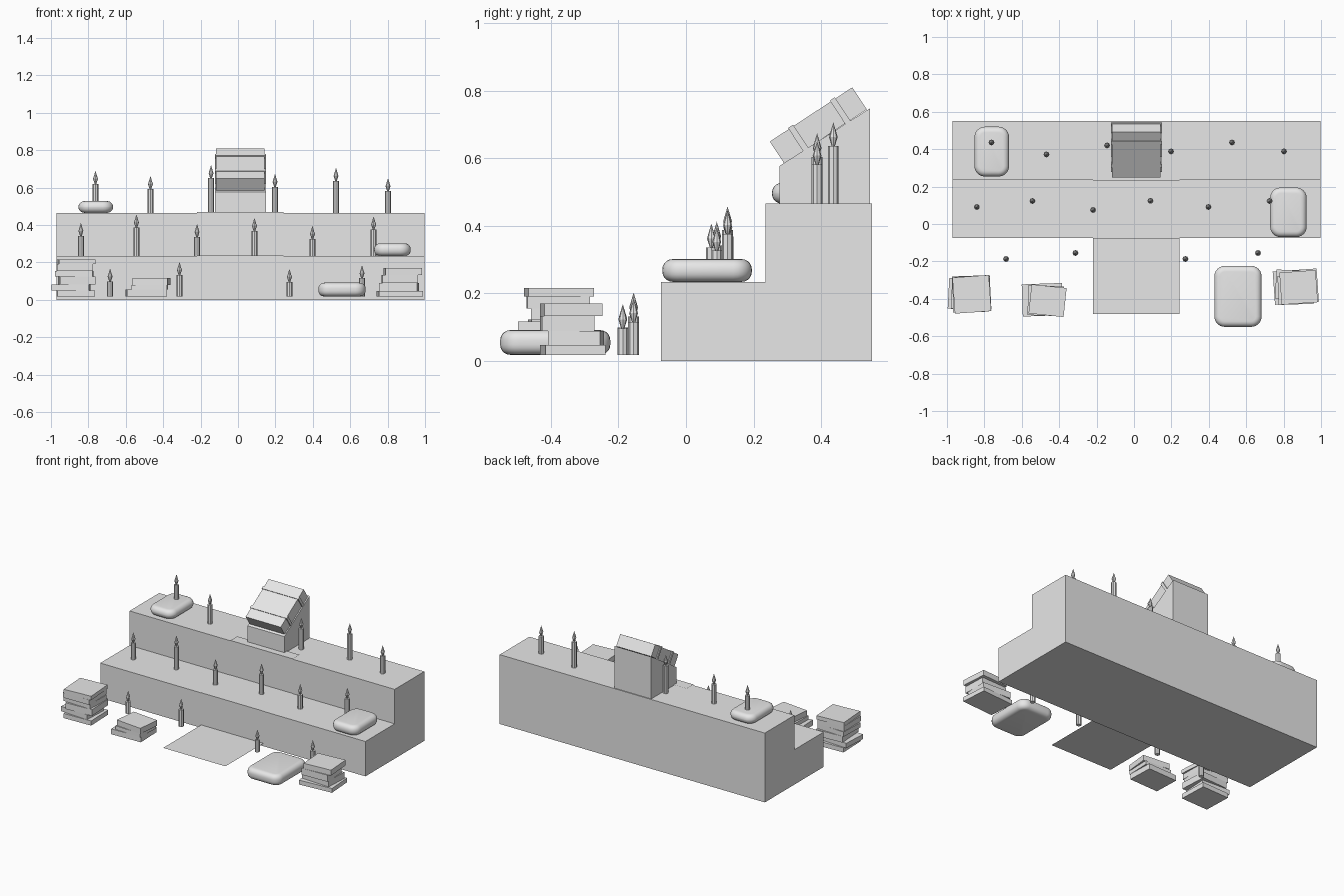
import bpy, bmesh, math
from mathutils import Matrix, Vector

if "Cube" in bpy.data.objects:
    bpy.data.objects.remove(bpy.data.objects["Cube"])

grey = bpy.data.materials.new("plain_grey")
grey.diffuse_color = (0.8, 0.8, 0.8, 1)
grey.use_nodes = True
grey.node_tree.nodes["Principled BSDF"].inputs["Base Color"].default_value = grey.diffuse_color


def finish(name, bm, smooth=False):
    bmesh.ops.recalc_face_normals(bm, faces=bm.faces)
    me = bpy.data.meshes.new(name)
    bm.to_mesh(me)
    bm.free()
    me.materials.append(grey)
    ob = bpy.data.objects.new(name, me)
    bpy.context.collection.objects.link(ob)
    for p in me.polygons:
        p.use_smooth = smooth
    return ob


def add_box(bm, size, mat):
    bmesh.ops.create_cube(bm, size=1, matrix=mat @ Matrix.Diagonal((*size, 1)))


def extrude_profile(name, yz, x0, x1):
    """Side profile (y, z) extruded along x."""
    bm = bmesh.new()
    f = bm.faces.new([bm.verts.new((x0, y, z)) for y, z in yz])
    r = bmesh.ops.extrude_face_region(bm, geom=[f])
    vs = [v for v in r["geom"] if isinstance(v, bmesh.types.BMVert)]
    bmesh.ops.translate(bm, verts=vs, vec=(x1 - x0, 0, 0))
    return finish(name, bm)


FLOOR, STEP1, STEP2 = 0.018, 0.234, 0.465

# two-step platform
extrude_profile("stepped_platform", [(-0.074, 0), (0.55, 0), (0.55, STEP2), (0.236, STEP2),
                                     (0.236, STEP1), (-0.074, STEP1)], -0.97, 0.997)

# carpet runner: a thin sheet draped over the steps
path = [(-0.48, 0.021), (-0.077, 0.021), (-0.077, STEP1 + 0.003), (0.233, STEP1 + 0.003),
        (0.233, STEP2 + 0.004), (0.305, STEP2 + 0.004)]
bm = bmesh.new()
rows = [[bm.verts.new((x, y, z)) for x in (-0.219, 0.243)] for y, z in path]
for a, b in zip(rows, rows[1:]):
    bm.faces.new((a[0], a[1], b[1], b[0]))
finish("carpet_runner", bm)

# lectern with sloping top
extrude_profile("lectern", [(0.277, STEP2), (0.544, STEP2), (0.544, 0.747), (0.277, 0.577)],
                -0.123, 0.15)

# large book resting on the slope, with two straps
centre = Vector((0.013, 0.3915, 0.6965))
tilt = Matrix.Translation(centre) @ Matrix.Rotation(math.radians(33.3), 4, 'X')
bm = bmesh.new()
add_box(bm, (0.26, 0.292, 0.078), tilt)
finish("large_book", bm)
bm = bmesh.new()
for t in (-0.07, 0.078):
    add_box(bm, (0.272, 0.018, 0.084), tilt @ Matrix.Translation((0, t, 0.001)))
finish("book_straps", bm)

# candles with flames: x, y, base height, top height
candles = [
    (-0.684, -0.187, FLOOR, 0.098), (-0.313, -0.155, FLOOR, 0.132),
    (0.275, -0.187, FLOOR, 0.096), (0.663, -0.155, FLOOR, 0.115),
    (-0.84, 0.091, STEP1, 0.342), (-0.543, 0.123, STEP1, 0.387), (-0.219, 0.075, STEP1, 0.336),
    (0.088, 0.124, STEP1, 0.368), (0.398, 0.091, STEP1, 0.326), (0.725, 0.123, STEP1, 0.376),
    (-0.762, 0.436, STEP2, 0.62), (-0.468, 0.372, STEP2, 0.592), (-0.144, 0.42, STEP2, 0.65),
    (0.198, 0.388, STEP2, 0.604), (0.524, 0.436, STEP2, 0.636), (0.802, 0.388, STEP2, 0.581)]
for i, (x, y, z0, z1) in enumerate(candles, 1):
    bm = bmesh.new()
    bmesh.ops.create_cone(bm, cap_ends=True, segments=8, radius1=0.016, radius2=0.016,
                          depth=z1 - z0, matrix=Matrix.Translation((x, y, (z0 + z1) / 2)))
    finish(f"candle_{i}", bm)
    bm = bmesh.new()
    for r1, r2, a, b in ((0.004, 0.013, -0.002, 0.026), (0.013, 0.0, 0.026, 0.07)):
        bmesh.ops.create_cone(bm, cap_ends=False, segments=8, radius1=r1, radius2=r2, depth=b - a,
                              matrix=Matrix.Translation((x, y, z1 + (a + b) / 2)))
    bmesh.ops.remove_doubles(bm, verts=bm.verts, dist=0.0005)
    finish(f"flame_{i}", bm)

# soft cushions: x range, y range, z range
cushions = [(-0.853, -0.668, 0.254, 0.52, STEP2, 0.527),
            (0.728, 0.923, -0.07, 0.195, STEP1, 0.301),
            (0.43, 0.682, -0.55, -0.224, FLOOR, 0.091)]
for i, (x0, x1, y0, y1, z0, z1) in enumerate(cushions, 1):
    bm = bmesh.new()
    add_box(bm, (x1 - x0, y1 - y0, z1 - z0),
            Matrix.Translation(((x0 + x1) / 2, (y0 + y1) / 2, (z0 + z1) / 2)))
    upright = [e for e in bm.edges if abs(e.verts[0].co.z - e.verts[1].co.z) > 0.01]
    bmesh.ops.bevel(bm, geom=upright, offset=0.055, segments=6, profile=0.5, affect='EDGES')
    rims = [e for e in bm.edges if abs(e.verts[0].co.z - e.verts[1].co.z) < 0.001]
    bmesh.ops.bevel(bm, geom=rims, offset=0.03, segments=5, profile=0.5, affect='EDGES')
    finish(f"cushion_{i}", bm, True)

# book stacks, bottom to top: x, y, width, depth, thickness, turn in degrees
stacks = {
    "left": [(-0.868, -0.372, 0.2, 0.19, 0.031, 2), (-0.892, -0.375, 0.2, 0.165, 0.032, -3),
             (-0.862, -0.37, 0.19, 0.185, 0.042, 3), (-0.875, -0.37, 0.2, 0.17, 0.032, -2),
             (-0.873, -0.378, 0.192, 0.185, 0.035, 1), (-0.867, -0.376, 0.195, 0.193, 0.026, 4)],
    "middle": [(-0.49, -0.405, 0.215, 0.172, 0.036, 2), (-0.472, -0.41, 0.19, 0.16, 0.025, -2),
               (-0.462, -0.41, 0.188, 0.156, 0.037, -6)],
    "right": [(0.865, -0.335, 0.235, 0.178, 0.029, 4), (0.86, -0.326, 0.205, 0.155, 0.042, -3),
              (0.865, -0.352, 0.19, 0.155, 0.044, 2), (0.88, -0.339, 0.194, 0.172, 0.036, 4)]}
for side, books in stacks.items():
    z = FLOOR
    for i, (x, y, w, d, h, turn) in enumerate(books, 1):
        bm = bmesh.new()
        add_box(bm, (w, d, h), Matrix.Translation((x, y, z + h / 2))
                @ Matrix.Rotation(math.radians(turn), 4, 'Z'))
        finish(f"{side}_stack_book_{i}", bm)
        z += h
